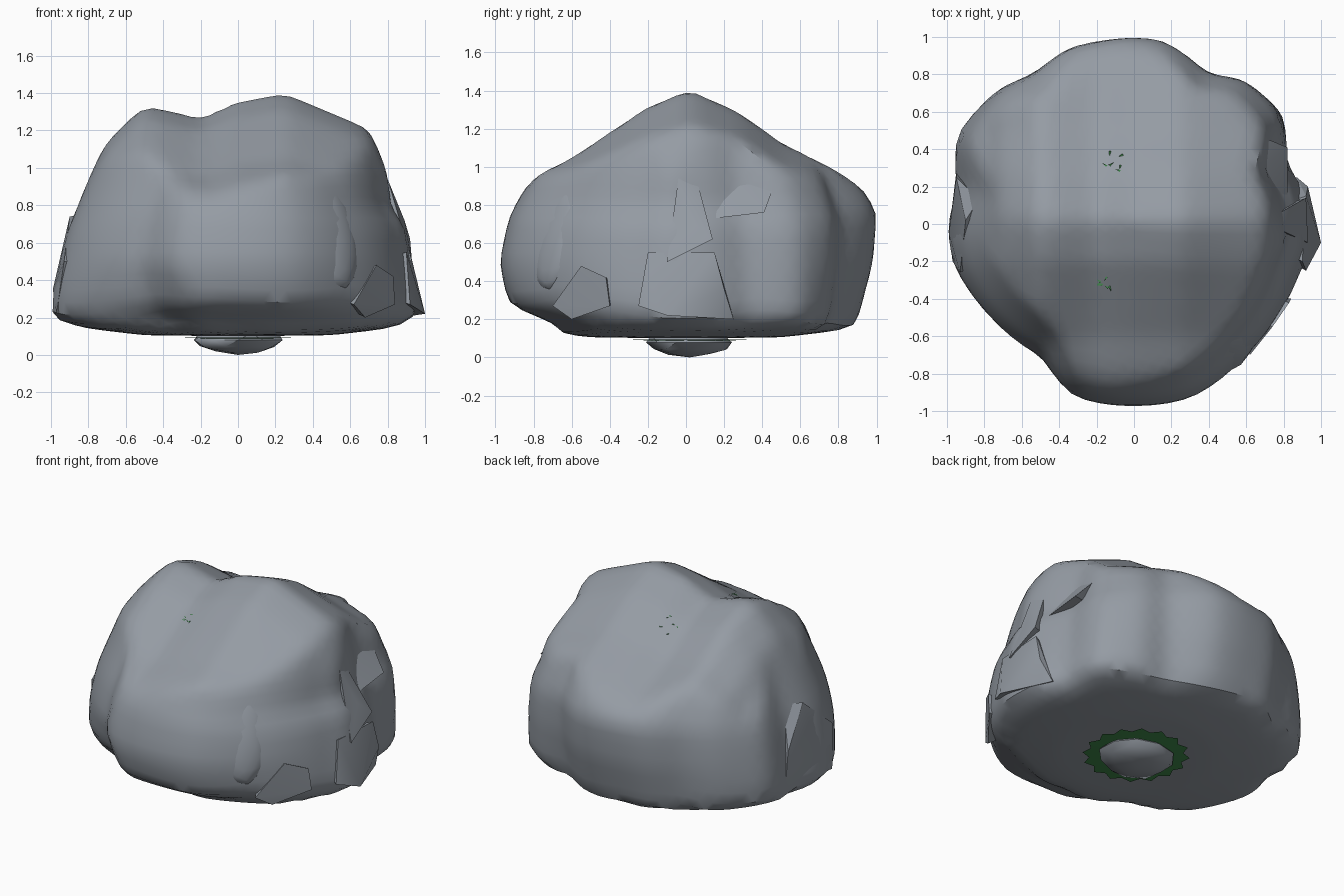
import bpy, bmesh, math, random
from mathutils import Vector, Euler

if "Cube" in bpy.data.objects:
    bpy.data.objects.remove(bpy.data.objects["Cube"], do_unlink=True)
random.seed(4)


def make_material(name, colour):
    mat = bpy.data.materials.new(name)
    mat.use_nodes = True
    mat.diffuse_color = colour
    mat.node_tree.nodes["Principled BSDF"].inputs["Base Color"].default_value = colour
    return mat


stone = make_material("stone grey", (0.30, 0.33, 0.37, 1))
leaf = make_material("leaf green", (0.05, 0.25, 0.07, 1))


def lerp(points, t):
    """Piecewise linear curve through (t, value) pairs."""
    if t <= points[0][0]:
        return points[0][1]
    for (a, va), (b, vb) in zip(points, points[1:]):
        if t <= b:
            return va + (vb - va) * (t - a) / (b - a)
    return points[-1][1]


def add_object(name, bm, mat, angle=30):
    bmesh.ops.recalc_face_normals(bm, faces=bm.faces)
    mesh = bpy.data.meshes.new(name)
    bm.to_mesh(mesh)
    bm.free()
    mesh.materials.append(mat)
    obj = bpy.data.objects.new(name, mesh)
    bpy.context.collection.objects.link(obj)
    bpy.ops.object.select_all(action='DESELECT')
    obj.select_set(True)
    bpy.context.view_layer.objects.active = obj
    bpy.ops.object.shade_smooth_by_angle(angle=math.radians(angle))
    return obj


def face_towards(obj, sign):
    """Turn every face of a flat part up (1) or down (-1)."""
    for poly in obj.data.polygons:
        if poly.normal.z * sign < 0:
            poly.flip()


# Boulder: plan outline, side tapers and roof lines
outline = [(0.15, 0.98), (0.4, 0.81), (0.6, 0.79), (0.82, 0.61), (0.83, 0.33),
           (0.93, 0.15), (0.97, -0.1), (0.9, -0.26), (0.8, -0.48), (0.6, -0.72),
           (0.31, -0.93), (0, -0.97), (-0.34, -0.92), (-0.5, -0.72), (-0.82, -0.48),
           (-0.97, -0.23), (-1, -0.05), (-0.95, 0.2), (-0.97, 0.48), (-0.75, 0.74),
           (-0.55, 0.82), (-0.35, 0.95), (-0.16, 0.98)]
polar = sorted((math.atan2(y, x), math.hypot(x, y) * 1.01) for x, y in outline)
polar = ([(polar[-1][0] - math.tau, polar[-1][1])] + polar
         + [(polar[0][0] + math.tau, polar[0][1])])
taper_right = [(0.18, 1), (0.4, 0.97), (0.65, 0.91), (0.9, 0.81), (1.14, 0.72), (1.33, 0.55)]
taper_left = [(0.17, 0.95), (0.22, 0.99), (0.42, 0.96), (0.7, 0.91), (0.78, 0.84),
              (0.95, 0.82), (1.21, 0.75)]
taper_front = [(0.17, 0.72), (0.27, 0.95), (0.5, 1), (0.73, 0.95), (0.94, 0.84), (1.2, 0.7)]
taper_back = [(0.16, 0.89), (0.5, 0.98), (0.76, 1), (0.93, 0.91), (1.2, 0.75)]
roof_y = [(-1, 0.8), (-0.8, 0.95), (-0.6, 1.05), (-0.2, 1.32), (0.02, 1.41),
          (0.28, 1.29), (0.5, 1.13), (0.88, 0.94), (1, 0.85)]
ridge_x = [(-0.8, 0.95), (-0.7, 1.14), (-0.5, 1.34), (-0.2, 1.26), (0, 1.35),
           (0.25, 1.4), (0.7, 1.21), (0.82, 0.95)]
floor_r = [(0, 0.1), (0.5, 0.105), (0.8, 0.14), (1, 0.19)]
undercut_x = [(-0.9, 0.5), (-0.34, 0.5), (-0.2, 0.3), (0.4, 0.27)]


def roof(x, y):
    return lerp(roof_y, y) - (1.4 - lerp(ridge_x, x)) * (1 - 0.5 * abs(y))


def inside(p):
    x, y, z = p
    r = math.hypot(x, y)
    if z < lerp(floor_r, r) or z > roof(x, y):
        return False
    c, s = (x / r) ** 2 if r else 0, (y / r) ** 2 if r else 1
    side = taper_left if x > 0 else taper_right
    end = taper_back if y > 0 else taper_front
    reach = lerp(polar, math.atan2(y, x)) * (c * lerp(side, z) + s * lerp(end, z))
    if y < 0:
        reach -= s * 0.3 * max(0, lerp(undercut_x, x) - z)
    return r < reach


bm = bmesh.new()
bmesh.ops.create_icosphere(bm, subdivisions=5, radius=1)
centre = Vector((0, 0, 0.55))
for v in bm.verts:
    ray, near, far = v.co.normalized(), 0.0, 2.0
    for step in range(16):
        mid = (near + far) / 2
        near, far = (mid, far) if inside(centre + ray * mid) else (near, mid)
    v.co = centre + ray * near
for step in range(2):
    bmesh.ops.smooth_vert(bm, verts=bm.verts, factor=0.3,
                          use_axis_x=True, use_axis_y=True, use_axis_z=True)
add_object("boulder", bm, stone, 35)


# Rounded lumps
def add_lump(name, place, size, turn, rough, detail):
    bm = bmesh.new()
    bmesh.ops.create_icosphere(bm, subdivisions=detail, radius=1)
    rotation = Euler([math.radians(a) for a in turn]).to_matrix()
    for v in bm.verts:
        v.co *= 1 + random.uniform(-rough, rough)
        v.co = rotation @ Vector(a * b for a, b in zip(v.co, size)) + Vector(place)
    return add_object(name, bm, stone, 40)


add_lump("front_flake", (0.47, -0.64, 0.67), (0.19, 0.1, 0.34), (-20, 0, 38), 0.02, 3)


# Broken slabs bedded in both sides
def add_slab(name, corners):
    bm = bmesh.new()
    for corner in corners:
        bm.verts.new(corner)
    hull = bmesh.ops.convex_hull(bm, input=bm.verts)
    bmesh.ops.delete(bm, geom=hull["geom_interior"], context='VERTS')
    add_object(name, bm, stone, 25)


add_slab("upper_left_slab", [(0.6, 0.25, 1.06), (0.65, 0.48, 0.95), (0.82, 0.41, 0.76),
                             (0.82, 0.15, 0.73), (0.4, 0.3, 0.8)])
add_slab("upright_left_slab", [(0.8, -0.04, 0.94), (0.78, 0.06, 0.92), (0.89, 0.02, 0.72),
                               (0.92, 0.14, 0.62), (0.93, -0.1, 0.5), (0.5, 0, 0.6)])
add_slab("lower_left_slab", [(1, -0.1, 0.22), (0.92, -0.25, 0.27), (0.93, 0.2, 0.36),
                             (0.92, 0.15, 0.55), (0.9, -0.2, 0.55), (0.87, 0.25, 0.2),
                             (0.5, 0, 0.4)])
add_slab("front_left_slab", [(0.62, -0.7, 0.27), (0.74, -0.55, 0.48), (0.83, -0.42, 0.42),
                             (0.84, -0.4, 0.27), (0.68, -0.6, 0.2), (0.4, -0.3, 0.35)])
add_slab("right_slab", [(-0.9, 0.02, 0.74), (-0.83, 0.13, 0.75), (-0.95, 0.25, 0.5),
                        (-0.99, -0.05, 0.35), (-0.93, -0.26, 0.5), (-0.95, 0.28, 0.26),
                        (-0.97, -0.2, 0.22), (-0.5, 0, 0.5)])

# Small stone under the boulder
nub = add_lump("base_stone", (0, 0.02, 0.075), (0.24, 0.22, 0.075), (0, 0, 0), 0.06, 2)
lowest = min(v.co.z for v in nub.data.vertices)
for v in nub.data.vertices:
    v.co.z -= lowest

# Jagged leafy ring around the small stone
bm = bmesh.new()
count = 32
inner, outer = [], []
for i in range(count):
    a = math.tau * i / count
    r = 0.335 if i % 2 else 0.295
    outer.append(bm.verts.new((r * math.cos(a), r * math.sin(a) + 0.02, 0.094)))
    inner.append(bm.verts.new((0.2 * math.cos(a), 0.2 * math.sin(a) + 0.02, 0.088)))
for i in range(count):
    j = (i + 1) % count
    bm.faces.new((inner[i], inner[j], outer[j], outer[i]))
face_towards(add_object("leaf_ring", bm, leaf), -1)

# Tiny leaf tips poking through the top
bm = bmesh.new()
for cx, cy, spread in ((-0.15, -0.33, 0.04), (-0.12, 0.34, 0.06)):
    for i in range(6):
        x, y = cx + random.uniform(-spread, spread), cy + random.uniform(-spread, spread)
        a = random.uniform(0, math.tau)
        bm.faces.new([bm.verts.new((x + 0.015 * math.cos(a + k), y + 0.015 * math.sin(a + k),
                                    roof(x, y) + 0.008)) for k in (0, 0.8, 3.5)])
face_towards(add_object("leaf_tips", bm, leaf), 1)
